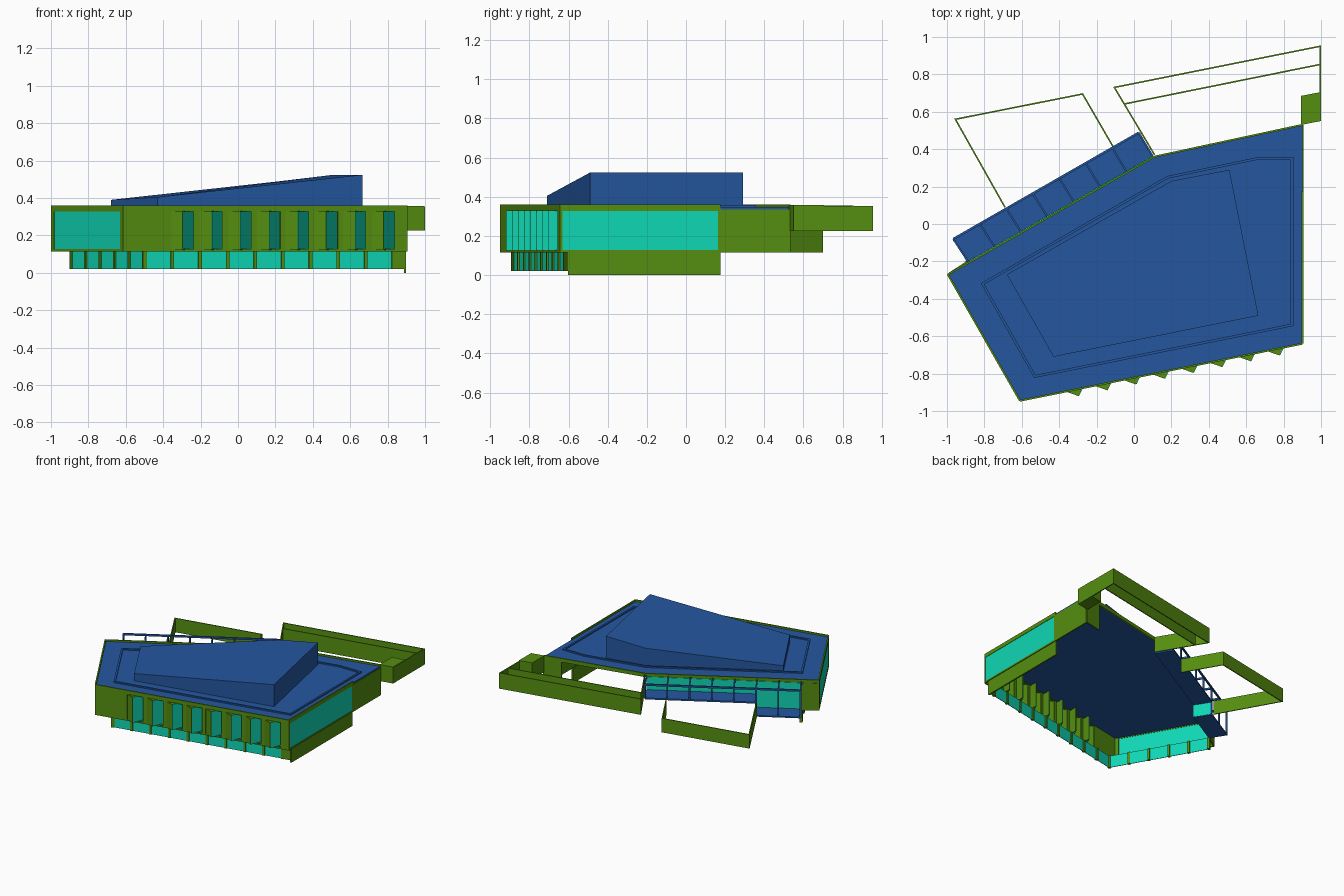
import bpy, bmesh
from mathutils import Vector

if "Cube" in bpy.data.objects:
    bpy.data.objects.remove(bpy.data.objects["Cube"])


def material(name, rgb):
    m = bpy.data.materials.new(name)
    m.diffuse_color = (*rgb, 1)
    m.use_nodes = True
    m.node_tree.nodes["Principled BSDF"].inputs["Base Color"].default_value = m.diffuse_color
    return m


GREEN = material("green_cladding", (0.09, 0.27, 0.005))
BLUE = material("blue_roofing", (0.018, 0.095, 0.35))
TEAL = material("teal_glass", (0.005, 0.68, 0.46))


def finish(name, bm, mat):
    bmesh.ops.recalc_face_normals(bm, faces=bm.faces)
    me = bpy.data.meshes.new(name)
    bm.to_mesh(me)
    bm.free()
    me.materials.append(mat)
    ob = bpy.data.objects.new(name, me)
    bpy.context.collection.objects.link(ob)
    return ob


def prism(name, pts, z0, z1, mat):
    """Plan polygon raised from z0 to z1; z1 may be one height per corner."""
    tops = z1 if isinstance(z1, (list, tuple)) else [z1] * len(pts)
    bm = bmesh.new()
    lo = [bm.verts.new((x, y, z0)) for x, y in pts]
    hi = [bm.verts.new((x, y, z)) for (x, y), z in zip(pts, tops)]
    bm.faces.new(lo)
    bm.faces.new(hi)
    for i in range(len(pts)):
        j = (i + 1) % len(pts)
        bm.faces.new((lo[i], lo[j], hi[j], hi[i]))
    return finish(name, bm, mat)


def wall(name, pts, z0, z1, mat, thick=0.01, closed=False):
    """Thin upright wall that follows a plan path."""
    bm = bmesh.new()
    lo = [bm.verts.new((x, y, z0)) for x, y in pts]
    hi = [bm.verts.new((x, y, z1)) for x, y in pts]
    n = len(pts)
    for i in range(n if closed else n - 1):
        j = (i + 1) % n
        bm.faces.new((lo[i], lo[j], hi[j], hi[i]))
    ob = finish(name, bm, mat)
    sol = ob.modifiers.new("thickness", 'SOLIDIFY')
    sol.thickness = thick
    sol.offset = 0
    sol.use_even_offset = True
    return ob


def lerp(a, b, t):
    p = Vector(a).lerp(Vector(b), t)
    return (p.x, p.y)


def window_wall(name, a, b, t0, t1):
    """Upper wall from a to b with one large pane between t0 and t1."""
    p, q = lerp(a, b, t0), lerp(a, b, t1)
    wall(name + "_sill", [a, b], 0.115, 0.127, GREEN)
    wall(name + "_head", [a, b], 0.328, 0.36, GREEN)
    wall(name + "_end_1", [a, p], 0.127, 0.328, GREEN)
    wall(name + "_end_2", [q, b], 0.127, 0.328, GREEN)
    wall(name + "_glass", [p, q], 0.127, 0.328, TEAL, 0.004)


# Main plan corners
A, B, C, D, E = (-0.995, -0.27), (-0.61, -0.945), (0.9, -0.64), (0.9, 0.53), (0.11, 0.36)
MID = (0.9, 0.175)

# Roof deck, raised curb and sloping roof volume
prism("roof_deck", [A, B, C, D, E], 0.335, 0.347, BLUE)
wall("roof_curb", [(-0.81, -0.32), (-0.53, -0.815), (0.845, -0.54), (0.845, 0.35),
                   (0.66, 0.35), (0.18, 0.25)], 0.345, 0.357, BLUE, 0.014, True)
prism("sloping_roof_volume",
      [(-0.68, -0.27), (-0.43, -0.71), (0.665, -0.49), (0.51, 0.29), (0.2, 0.23)],
      0.345, [0.39, 0.405, 0.524, 0.524, 0.487], BLUE)

# Upper storey: left and right walls with large panes
window_wall("left_wall", A, B, 0.04, 0.96)
window_wall("right_wall", C, MID, 0.01, 0.985)
wall("right_wall_rear", [MID, D], 0.115, 0.335, GREEN)
wall("rear_wall_stub", [D, lerp(D, E, 0.18)], 0.115, 0.335, GREEN)
wall("rear_parapet", [D, E, A], 0.33, 0.36, GREEN)

# Front wall: straight bands above and below a row of angled bays
wall("front_wall_sill", [B, C], 0.115, 0.127, GREEN)
wall("front_wall_head", [B, C], 0.328, 0.36, GREEN)


def front_y(x):
    return B[1] + (x - B[0]) * (C[1] - B[1]) / (C[0] - B[0])


start = B
for k in range(8):
    x = -0.36 + 0.1535 * k
    left, right = (x, front_y(x)), (x + 0.125, front_y(x + 0.125))
    apex = (x + 0.065, front_y(x + 0.065) - 0.036)
    inner = (x + 0.125, right[1] + 0.075)
    wall(f"front_pier_{k}", [start, left], 0.127, 0.328, GREEN)
    prism(f"bay_hood_{k}", [left, apex, (x + 0.08, front_y(x + 0.08))], 0.324, 0.33, GREEN)
    prism(f"bay_sill_{k}", [left, apex, (x + 0.08, front_y(x + 0.08))], 0.122, 0.128, GREEN)
    wall(f"bay_blade_{k}", [left, apex], 0.127, 0.328, GREEN, 0.006)
    wall(f"bay_glass_{k}", [apex, inner], 0.127, 0.328, TEAL, 0.004)
    wall(f"bay_return_{k}", [inner, right], 0.127, 0.328, GREEN, 0.006)
    start = right
wall("front_pier_end", [start, C], 0.127, 0.328, GREEN)

# Lower storey: inset glazing with mullions, and a solid right wall
LA, LB, LC = (-0.888, -0.2), (-0.5, -0.88), (0.83, -0.615)
LD = (0.893, -0.602)
wall("lower_glass", [LA, LB, LC], 0.02, 0.118, TEAL, 0.004)
wall("lower_right_wall", [LD, (0.893, 0.175)], 0.0, 0.118, GREEN, 0.012)
wall("lower_front_end", [LC, LD], 0.02, 0.118, GREEN)


def mullions(name, a, b, count):
    d = (Vector(b) - Vector(a)).normalized() * 0.009
    for i in range(count + 1):
        p = Vector(lerp(a, b, i / count))
        wall(f"{name}_{i}", [tuple(p - d), tuple(p + d)], 0.02, 0.118, GREEN, 0.022)


mullions("front_mullion", LB, LC, 9)
mullions("left_mullion", LA, LB, 5)

# Back-left terrace: glass, stepped floor, posts and beams
TA, TE = LA, (0.1, 0.362)
OA, OE = (-0.966, -0.08), (0.025, 0.488)
STEP = 2 / 7
TS, OS = lerp(TA, TE, STEP), lerp(OA, OE, STEP)
wall("terrace_end_wall", [A, TA], 0.115, 0.335, GREEN)
wall("terrace_glass_low", [TA, TS], 0.12, 0.335, TEAL, 0.004)
wall("terrace_glass_high", [TS, TE], 0.225, 0.335, TEAL, 0.004)
wall("terrace_step_glass", [TS, OS], 0.12, 0.225, TEAL, 0.004)
prism("terrace_floor_low", [TA, TS, OS, OA], 0.115, 0.125, BLUE)
prism("terrace_floor_high", [TS, TE, OE, OS], 0.22, 0.232, BLUE)
wall("terrace_outer_beam", [OA, OE], 0.332, 0.346, BLUE, 0.012)
for i in range(8):
    p, q = lerp(TA, TE, i / 7), lerp(OA, OE, i / 7)
    wall(f"terrace_cross_beam_{i}", [p, q], 0.332, 0.346, BLUE, 0.01)
    wall(f"terrace_post_{i}", [lerp(q, p, 0.08), q], 0.12 if i < 3 else 0.225, 0.335, BLUE, 0.012)

# Freestanding garden screens behind the building
wall("left_screen", [(-0.69, 0.09), (-0.955, 0.56), (-0.275, 0.695), (-0.11, 0.41)],
     0.115, 0.228, GREEN, 0.008)
wall("right_screen", [(0.11, 0.37), (-0.105, 0.73), (0.995, 0.95), (0.995, 0.55)],
     0.225, 0.352, GREEN, 0.008)
wall("right_inner_screen", [(-0.05, 0.642), (0.995, 0.853)], 0.225, 0.355, GREEN, 0.008)
prism("screen_link_block", [(0.893, 0.53), (0.997, 0.55), (0.997, 0.705), (0.893, 0.685)],
      0.225, 0.357, GREEN)
